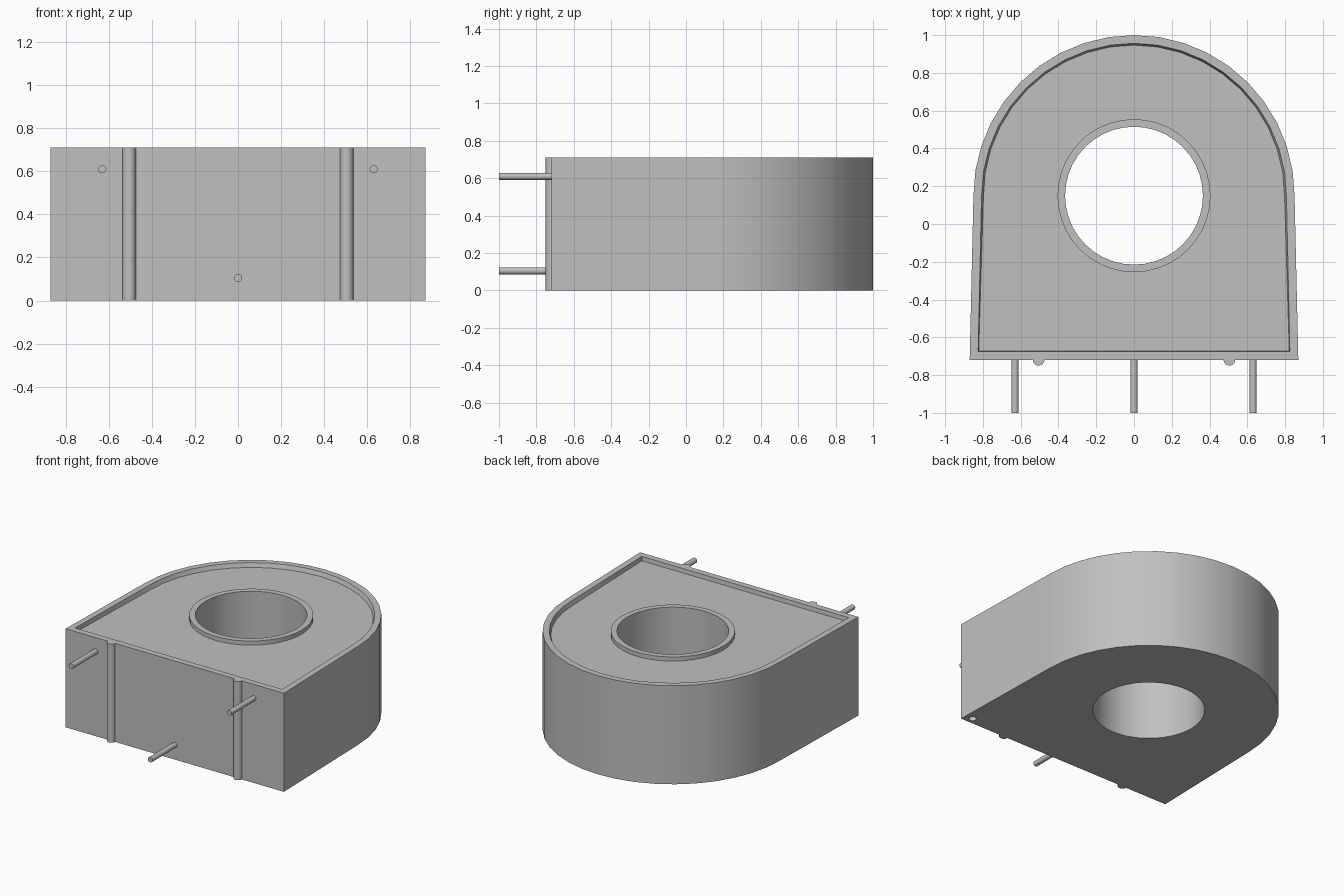
import bpy, bmesh, math
from mathutils import Vector

if "Cube" in bpy.data.objects:
    bpy.data.objects.remove(bpy.data.objects["Cube"], do_unlink=True)

HEIGHT = 0.71
FLOOR = 0.68          # recessed potting surface inside the rim
CENTRE_Y = 0.15       # bore axis
STEPS = 40

grey = bpy.data.materials.new("plain grey")
grey.use_nodes = True
grey.diffuse_color = (0.53, 0.53, 0.53, 1)
grey.node_tree.nodes["Principled BSDF"].inputs["Base Color"].default_value = grey.diffuse_color


def finish(obj):
    obj.data.materials.append(grey)
    bpy.ops.object.select_all(action="DESELECT")
    obj.select_set(True)
    bpy.context.view_layer.objects.active = obj
    bpy.ops.object.shade_smooth_by_angle(angle=math.radians(30))


def circle(radius):
    return lambda a: radius


def arch(radius, depth):
    """Round back, slightly flared sides and a straight front."""
    flare = 1 - radius / depth

    def reach(a):
        c, s = abs(math.cos(a)), math.sin(a)
        if s >= 0:
            return radius
        side = radius / (c + flare * s) if c + flare * s > 0.01 else 9
        return min(side, depth / -s)
    return reach


def cylinder(name, radius, start, end, sides=16):
    start, end = Vector(start), Vector(end)
    axis = end - start
    bpy.ops.mesh.primitive_cylinder_add(
        vertices=sides, radius=radius, depth=axis.length, location=(start + end) / 2,
        rotation=axis.to_track_quat("Z", "Y").to_euler())
    obj = bpy.context.object
    obj.name = name
    return obj


# Housing: closed chain of rings, from the bore outwards and back over the rim
outer, rim, fill = arch(0.85, 0.87), arch(0.807, 0.825), arch(0.797, 0.822)
bore, collar = circle(0.365), circle(0.405)
chain = [(bore, 0), (outer, 0), (outer, HEIGHT), (rim, HEIGHT), (fill, FLOOR),
         (collar, FLOOR), (collar, HEIGHT), (bore, HEIGHT)]
bm = bmesh.new()
rings = []
for reach, z in chain:
    angles = [math.tau * i / STEPS for i in range(STEPS)]
    rings.append([bm.verts.new((reach(a) * math.cos(a), CENTRE_Y + reach(a) * math.sin(a), z))
                  for a in angles])
for ring, following in zip(rings, rings[1:] + rings[:1]):
    for i in range(STEPS):
        j = (i + 1) % STEPS
        bm.faces.new((ring[i], ring[j], following[j], following[i]))
bmesh.ops.recalc_face_normals(bm, faces=bm.faces)
mesh = bpy.data.meshes.new("housing")
bm.to_mesh(mesh)
bm.free()
housing = bpy.data.objects.new("housing", mesh)
bpy.context.collection.objects.link(housing)

# Small blind marker hole in the underside, at one front corner
cutter = cylinder("marker_cutter", 0.025, (0.81, -0.675, -0.05), (0.81, -0.675, 0.03))
cutter.hide_render = True
cut = housing.modifiers.new("marker_hole", "BOOLEAN")
cut.operation = "DIFFERENCE"
cut.solver = "EXACT"
cut.object = cutter
bpy.context.view_layer.objects.active = housing
bpy.ops.object.modifier_apply(modifier=cut.name)
bpy.data.objects.remove(cutter, do_unlink=True)
finish(housing)

# Half-round ribs down the front
for side, x in (("right", -0.505), ("left", 0.505)):
    finish(cylinder(side + "_rib", 0.031, (x, -0.719, 0), (x, -0.719, HEIGHT)))

# Contact pins
for name, x, z in (("right_pin", -0.63, 0.61), ("left_pin", 0.63, 0.61), ("centre_pin", 0, 0.105)):
    finish(cylinder(name, 0.019, (x, -0.70, z), (x, -1, z)))
